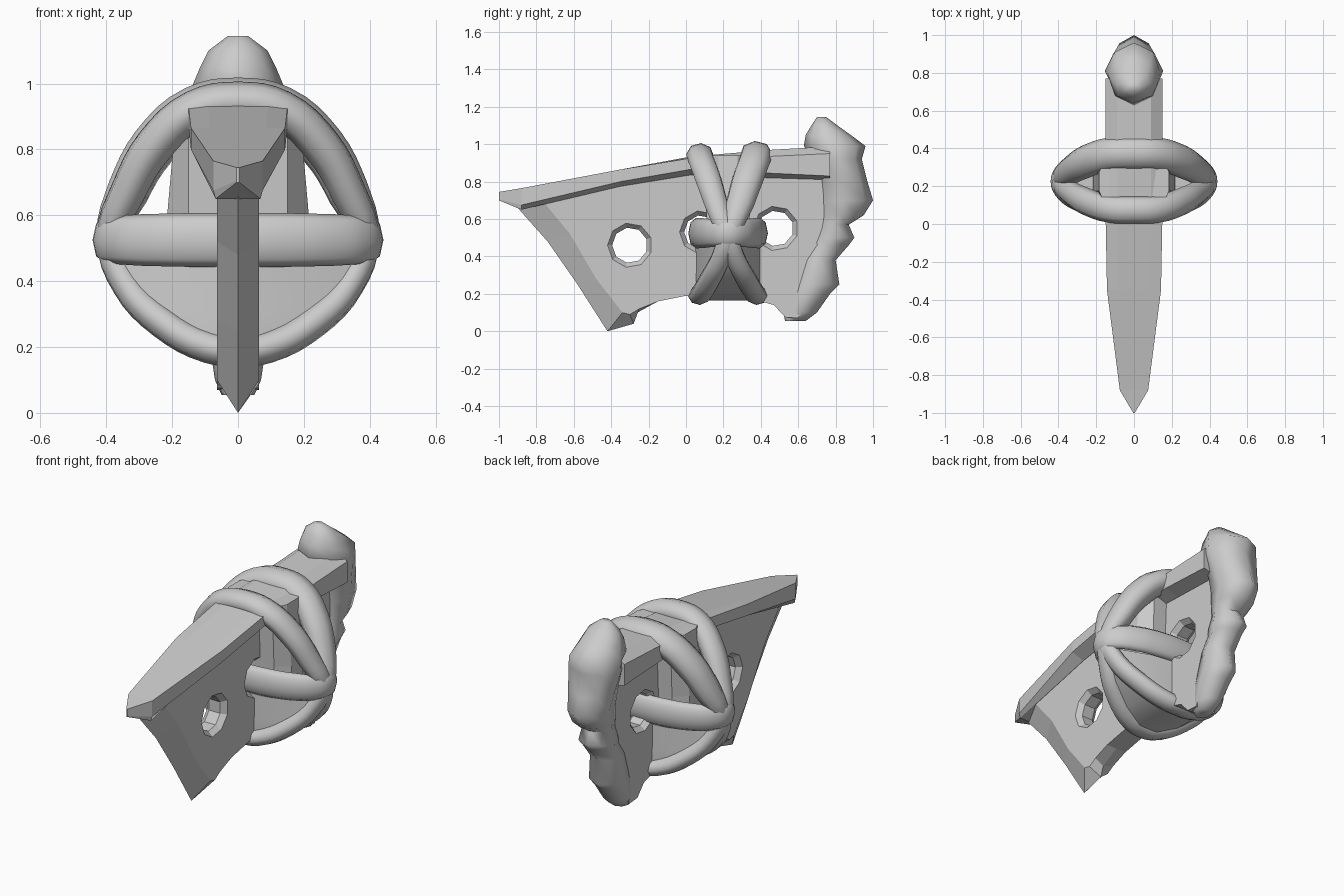
import bpy, bmesh, math

cube = bpy.data.objects.get("Cube")
if cube:
    bpy.data.objects.remove(cube)

grey = bpy.data.materials.new("plain_grey")
grey.use_nodes = True
grey.diffuse_color = (0.6, 0.6, 0.6, 1)
grey.node_tree.nodes["Principled BSDF"].inputs["Base Color"].default_value = (0.6, 0.6, 0.6, 1)


def select(obj):
    bpy.ops.object.select_all(action="DESELECT")
    obj.select_set(True)
    bpy.context.view_layer.objects.active = obj


def smooth(obj, angle):
    select(obj)
    bpy.ops.object.shade_smooth_by_angle(angle=math.radians(angle))


def loft(name, rings, angle=None):
    """Skin a list of equal-length point rings and close both ends."""
    bm = bmesh.new()
    loops = [[bm.verts.new(p) for p in ring] for ring in rings]
    for a, b in zip(loops, loops[1:]):
        for i in range(len(a)):
            j = (i + 1) % len(a)
            bm.faces.new((a[i], a[j], b[j], b[i]))
    bm.faces.new(loops[0][::-1])
    bm.faces.new(loops[-1])
    bmesh.ops.recalc_face_normals(bm, faces=bm.faces)
    mesh = bpy.data.meshes.new(name)
    bm.to_mesh(mesh)
    bm.free()
    mesh.materials.append(grey)
    obj = bpy.data.objects.new(name, mesh)
    bpy.context.collection.objects.link(obj)
    if angle:
        smooth(obj, angle)
    return obj


def cord(name, points, depth, scale, origin):
    """Closed cord through (x, y, z, radius) points, flattened by scale."""
    curve = bpy.data.curves.new(name, "CURVE")
    curve.dimensions = "3D"
    curve.bevel_depth = depth
    curve.bevel_resolution = 2
    curve.resolution_u = 4
    spline = curve.splines.new("BEZIER")
    spline.bezier_points.add(len(points) - 1)
    spline.use_cyclic_u = True
    for bp, (x, y, z, r) in zip(spline.bezier_points, points):
        bp.co = [(c - o) / s for c, o, s in zip((x, y, z), origin, scale)]
        bp.radius = r
        bp.handle_left_type = bp.handle_right_type = "AUTO"
    curve.materials.append(grey)
    obj = bpy.data.objects.new(name, curve)
    obj.location = origin
    obj.scale = scale
    bpy.context.collection.objects.link(obj)
    select(obj)
    bpy.ops.object.convert(target="MESH")
    smooth(bpy.context.object, 60)


# Plate: sharp front edge on the centre line, flat sides set back behind it
edge = [(-.9, .66), (-.74, .48), (-.58, .25), (-.42, 0)]
side_edge = [(-.76, .69), (-.62, .52), (-.48, .28), (-.34, .1)]
rim = [(-.28, .04), (-.26, .1), (-.15, .16), (0, .19), (.35, .175), (.47, .14),
       (.53, .075), (.6, .07), (.67, .2), (.72, .5), (.78, .88), (0, .87)]
half = .064
side_rim = [(-.3, .09), (-.25, .12)] + rim[2:]
plate = loft("plate", [[(x, y, z) for y, z in pts] for x, pts in
                       ((-half, side_edge + side_rim), (0, edge + rim), (half, side_edge + side_rim))])

# Chamfered holes through the plate
for cy, cz, r in ((-.3, .46, .095), (.08, .53, .09), (.48, .55, .095)):
    rings = []
    for x, grow in ((-.1, .055), (-.035, 0), (.035, 0), (.1, .055)):
        rings.append([(x, cy + (r + grow) * math.cos(a), cz + (r + grow) * math.sin(a))
                      for a in [math.tau * (k + .5) / 9 for k in range(9)]])
    cutter = loft("hole_cutter", rings)
    cutter.hide_render = True
    cut = plate.modifiers.new("hole", "BOOLEAN")
    cut.object = cutter
    cut.operation = "DIFFERENCE"
    cut.solver = "EXACT"
    select(plate)
    bpy.ops.object.modifier_apply(modifier=cut.name)
    bpy.data.objects.remove(cutter)

# Top rail: y, half width, top, crown, side bottom, underside
stations = [(-1, .004, .745, 0, .705, .70), (-.88, .075, .765, 0, .675, .65),
            (-.35, .143, .865, 0, .80, .775), (.02, .15, .925, .008, .865, .835),
            (.45, .15, .935, .035, .845, .82), (.77, .15, .95, .038, .83, .81)]
rail = []
for y, w, top, crown, low, under in stations:
    u = min(w, .068)
    rail.append([(-u, y, under), (-w, y, low), (-w, y, top), (-w * .6, y, top + crown),
                 (w * .6, y, top + crown), (w, y, top), (w, y, low), (u, y, under)])
loft("top_rail", rail)

# Gnarled knob down the back: z, front y, back y, half width
knob = [(.055, .53, .64, .05), (.1, .52, .70, .07), (.2, .55, .77, .085), (.25, .57, .82, .09),
        (.38, .62, .80, .09), (.46, .66, .87, .085), (.5, .68, .9, .1), (.57, .71, .87, .09),
        (.62, .71, .95, .11), (.7, .7, 1, .11), (.8, .7, .97, .13), (.92, .68, .94, .155),
        (.99, .63, .96, .14), (1.05, .64, .88, .115), (1.1, .67, .81, .09), (1.145, .70, .75, .03)]
rings = []
for z, y0, y1, w in knob:
    rings.append([(w * math.sin(a), (y0 + y1) / 2 + (y1 - y0) / 2 * math.cos(a), z)
                  for a in [math.tau * k / 8 for k in range(8)]])
loft("back_knob", rings, 60)

# Grip pad under the cords: ridged block above, tapered bowl below
mid = .225
pad = []
for z, w, ridge, d in ((.45, .15, .22, .11), (.6, .15, .215, .115), (.94, .15, .185, .13)):
    pad.append([(-w, mid - d, z), (w, mid - d, z), (ridge, mid - .05, z), (ridge, mid + .05, z),
                (w, mid + d, z), (-w, mid + d, z), (-ridge, mid + .05, z), (-ridge, mid - .05, z)])
loft("upper_pad", pad)
bowl = []
for z, w, d in ((.165, .06, .16), (.22, .18, .14), (.31, .3, .095), (.4, .375, .06), (.46, .4, .045)):
    bowl.append([(-w, mid - d, z), (-.05, mid - .175, z), (.05, mid - .175, z), (w, mid - d, z),
                 (w, mid + d, z), (.05, mid + .175, z), (-.05, mid + .175, z), (-w, mid + d, z)])
loft("lower_bowl", bowl, 40)

# Two crossing cords over the rail and under the plate
arc = [(0, -.15, .945, 1.05), (.13, -.145, .92, 1.05), (.255, -.105, .81, 1.05), (.335, -.06, .67, .95),
       (.385, -.01, .53, .8), (.34, .04, .39, .8), (.23, .1, .275, .85), (.09, .145, .2, .85),
       (0, .155, .19, .85)]
full = arc + [(-x, y, z, r) for x, y, z, r in arc[-2:0:-1]]
for name, s, wide in (("front_cord", 1, 1), ("rear_cord", -1, 1.2)):
    cord(name, [(x, mid + s * y, z, r * (wide if z > .6 else 1)) for x, y, z, r in full],
         .058, (1, 1.2, 1), (0, mid, .5))

# Flat band threaded through the two rear holes
band = []
for k in range(16):
    a = math.tau * k / 16
    band.append((.405 * math.cos(a), mid + .17 * math.sin(a), .525, 1 - .15 * abs(math.cos(a)) ** 4))
cord("threaded_band", band, .043, (1, 1, 1.9), (0, mid, .525))
